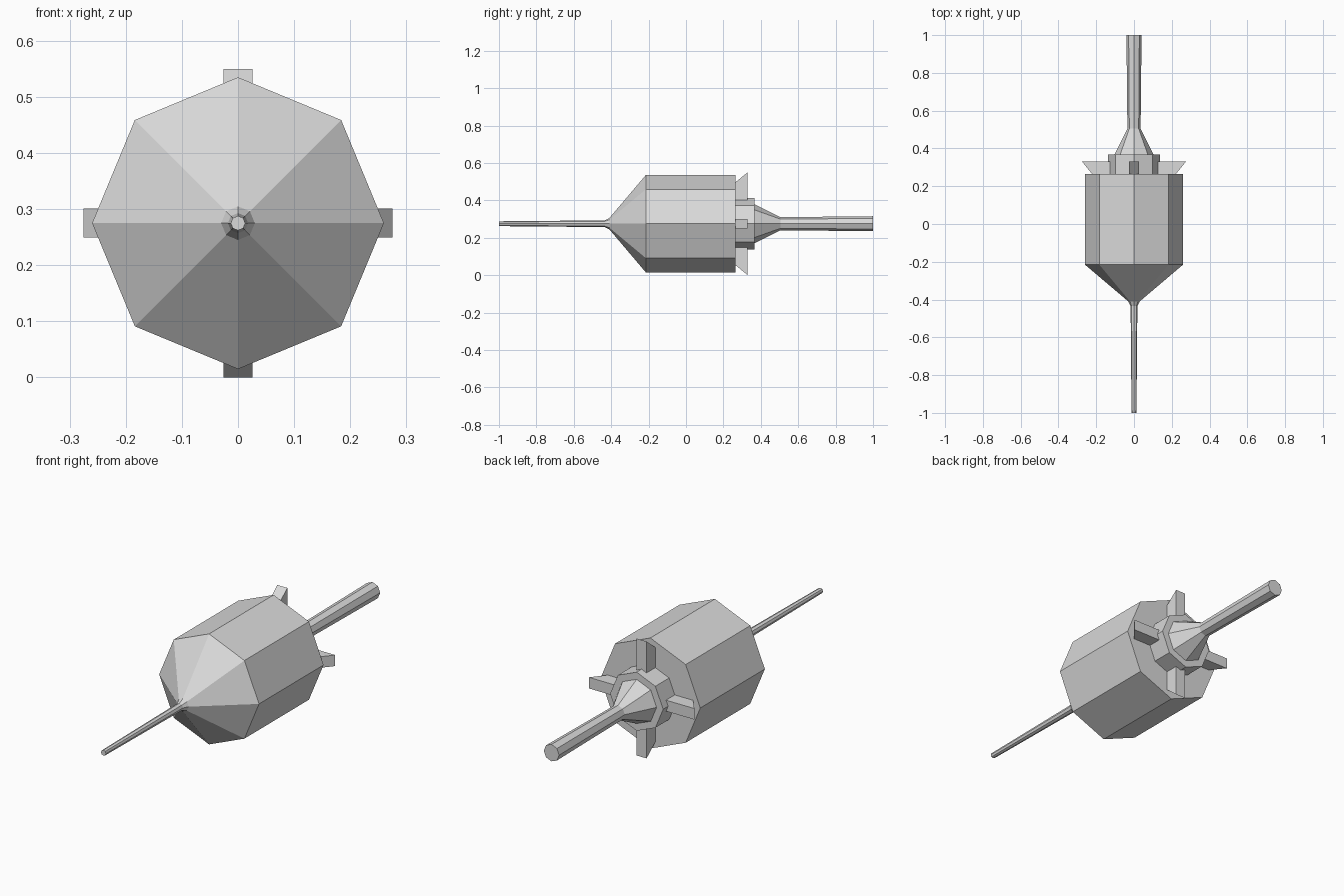
import bpy, bmesh, math

if "Cube" in bpy.data.objects:
    bpy.data.objects.remove(bpy.data.objects["Cube"])

CZ = 0.275   # height of the long axis
SIDES = 8

grey = bpy.data.materials.new("light grey")
grey.diffuse_color = (0.7, 0.7, 0.7, 1)
grey.use_nodes = True
grey.node_tree.nodes["Principled BSDF"].inputs["Base Color"].default_value = grey.diffuse_color


def finish(name, bm):
    bmesh.ops.recalc_face_normals(bm, faces=bm.faces)
    mesh = bpy.data.meshes.new(name)
    bm.to_mesh(mesh)
    bm.free()
    mesh.materials.append(grey)
    obj = bpy.data.objects.new(name, mesh)
    bpy.context.collection.objects.link(obj)
    return obj


def turned(name, profile):
    """Capped eight-sided part from (y, radius) stations."""
    bm = bmesh.new()
    rings = []
    for y, r in profile:
        angles = [2 * math.pi * i / SIDES for i in range(SIDES)]
        rings.append([bm.verts.new((r * math.cos(a), y, CZ + r * math.sin(a)))
                      for a in angles])
    for a, b in zip(rings, rings[1:]):
        for i in range(SIDES):
            j = (i + 1) % SIDES
            bm.faces.new((a[i], a[j], b[j], b[i]))
    bm.faces.new(rings[0])
    bm.faces.new(rings[-1])
    return finish(name, bm)


# Front needle, conical nose and drum body
turned("needle_and_body", [(-1, 0.013), (-0.435, 0.018), (-0.41, 0.03),
                           (-0.215, 0.26), (0.265, 0.26)])

# Rear collar, tapered neck and slightly flared shaft
turned("collar_and_shaft", [(0.265, 0.138), (0.367, 0.138), (0.367, 0.104),
                            (0.505, 0.035), (1, 0.04)])


def fin(name, angle):
    """Radial block with a slanted outer end."""
    bm = bmesh.new()
    outline = [(0.265, 0.11), (0.33, 0.11), (0.33, 0.275), (0.265, 0.222)]
    c, s = math.cos(angle), math.sin(angle)
    sides = [[bm.verts.new((r * c - w * s, y, CZ + r * s + w * c))
              for y, r in outline] for w in (-0.026, 0.026)]
    for i in range(4):
        j = (i + 1) % 4
        bm.faces.new((sides[0][i], sides[0][j], sides[1][j], sides[1][i]))
    for side in sides:
        bm.faces.new(side)
    return finish(name, bm)


# Four fins around the collar
for k, label in enumerate(("right", "top", "left", "bottom")):
    fin("fin_" + label, k * math.pi / 2)
